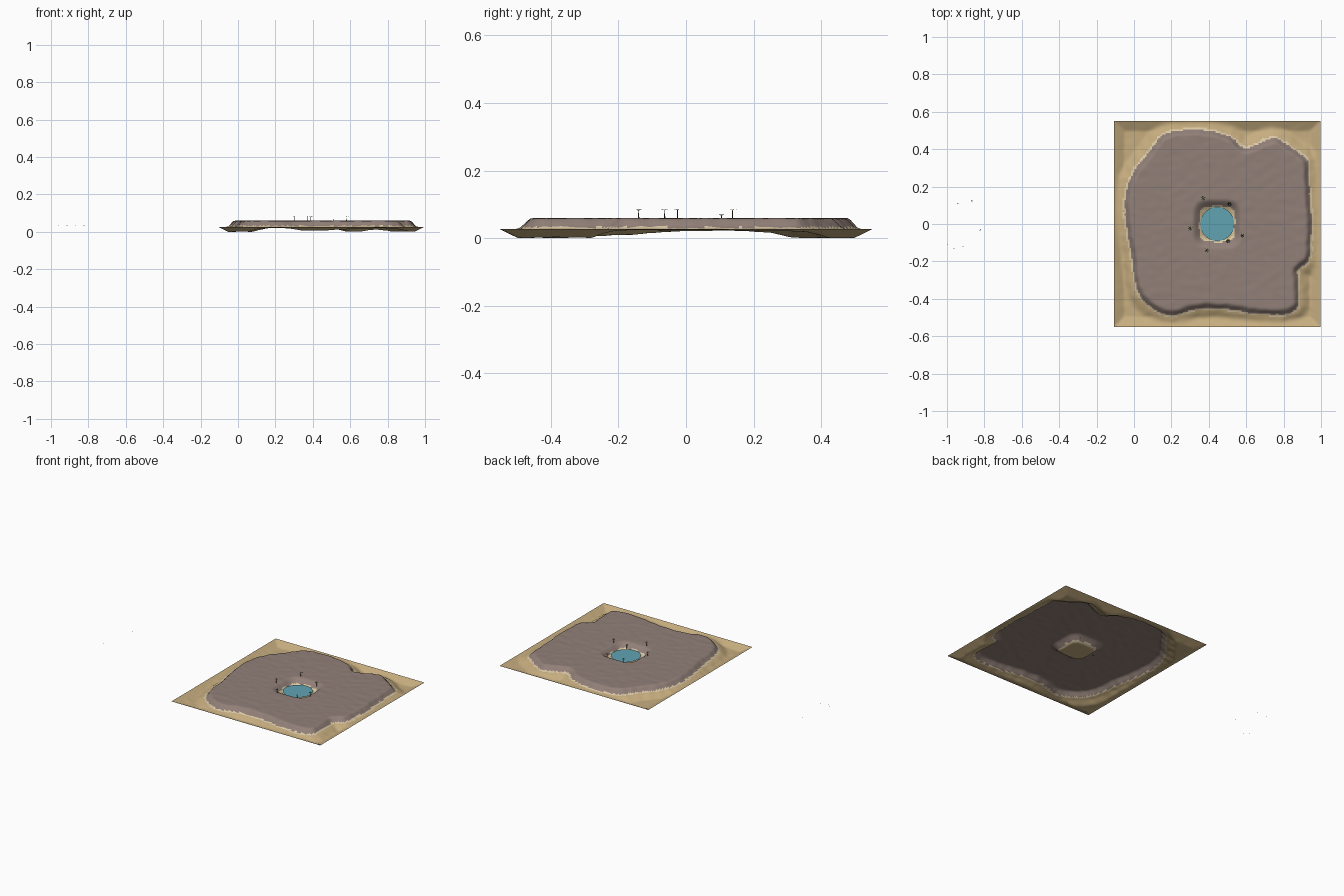
import bpy, bmesh, math, random
from mathutils import Vector, noise

if "Cube" in bpy.data.objects:
    bpy.data.objects.remove(bpy.data.objects["Cube"])

random.seed(4)
CX, HALF, N = 0.445, 0.552, 120      # island centre, half width, grid cells


def material(name, srgb):
    m = bpy.data.materials.new(name)
    m.diffuse_color = [((c + 0.055) / 1.055) ** 2.4 for c in srgb] + [1]
    m.use_nodes = True
    m.node_tree.nodes["Principled BSDF"].inputs["Base Color"].default_value = m.diffuse_color
    return m


sand = material("sand", (0.78, 0.68, 0.50))
rock = material("plateau rock", (0.57, 0.50, 0.47))
shore = material("pale shore", (0.86, 0.79, 0.65))
water = material("water", (0.38, 0.64, 0.70))
bark = material("bark", (0.33, 0.25, 0.17))
leaf = material("palm green", (0.17, 0.36, 0.19))
feather = material("dark feather", (0.17, 0.17, 0.18))


def add_object(name, bm, mats, smooth=False):
    me = bpy.data.meshes.new(name)
    bm.to_mesh(me)
    bm.free()
    for m in mats:
        me.materials.append(m)
    if smooth:
        for p in me.polygons:
            p.use_smooth = True
    ob = bpy.data.objects.new(name, me)
    bpy.context.collection.objects.link(ob)
    return ob


# Outline of the plateau seen from above
outline = [(.95, .07), (.95, -.09), (.94, -.2), (.88, -.25), (.885, -.35),
           (.87, -.46), (.73, -.49), (.51, -.46), (.34, -.455), (.2, -.495),
           (.085, -.445), (.01, -.35), (-.016, -.165), (-.053, .05),
           (-.03, .235), (.075, .385), (.165, .487), (.35, .51), (.51, .475),
           (.60, .41), (.74, .465), (.845, .41), (.93, .34), (.94, .21)]


def smooth_loop(pts, steps=3):
    out, n = [], len(pts)
    for i in range(n):
        a, b, c, d = (Vector(pts[(i + k) % n]) for k in (-1, 0, 1, 2))
        for s in range(steps):
            t = s / steps
            out.append(0.5 * (2 * b + (c - a) * t + (2 * a - 5 * b + 4 * c - d) * t * t
                              + (3 * b - a - 3 * c + d) * t ** 3))
    return out


loop = [(p.x, p.y) for p in smooth_loop(outline)]
edges = list(zip(loop, loop[1:] + loop[:1]))


def inside_distance(x, y):
    best, inside = 9.0, False
    for (ax, ay), (bx, by) in edges:
        dx, dy = bx - ax, by - ay
        t = max(0, min(1, ((x - ax) * dx + (y - ay) * dy) / (dx * dx + dy * dy)))
        best = min(best, (x - ax - t * dx) ** 2 + (y - ay - t * dy) ** 2)
        if (ay > y) != (by > y) and x < ax + (y - ay) / dy * dx:
            inside = not inside
    return math.sqrt(best) * (1 if inside else -1)


def step(a, b, v):
    t = max(0, min(1, (v - a) / (b - a)))
    return t * t * (3 - 2 * t)


def pond_distance(x, y):
    return ((x - CX) ** 4 + y ** 4) ** 0.25


def height(x, y):
    d = inside_distance(x, y)
    d += 0.006 * noise.noise(Vector((x * 22, y * 22, 3)))
    rim = HALF - max(abs(x - CX), abs(y))
    low = 0.028 - 0.026 * min(1, rim / 0.055)
    z = low + (0.029 - low) * step(-0.065, 0, d)          # trough and cliff foot
    z += 0.031 * step(-0.003, 0.034, d)                   # cliff
    z += 0.0016 * noise.noise(Vector((x * 18, y * 26, 0))) * step(0, 0.05, rim)
    pond = step(0.075, 0.135, pond_distance(x, y))
    return 0.022 + (z - 0.022) * pond if pond < 1 else z


# Terrain sheet, coloured by height and distance from the plateau edge
bm = bmesh.new()
grid = []
for j in range(N + 1):
    row = []
    for i in range(N + 1):
        x, y = CX - HALF + 2 * HALF * i / N, -HALF + 2 * HALF * j / N
        row.append(bm.verts.new((x, y, height(x, y))))
    grid.append(row)
lowest = min(v.co.z for v in bm.verts)
for v in bm.verts:
    v.co.z -= lowest
for j in range(N):
    for i in range(N):
        f = bm.faces.new((grid[j][i], grid[j][i + 1], grid[j + 1][i + 1], grid[j + 1][i]))
        c = f.calc_center_median()
        rim = HALF - max(abs(c.x - CX), abs(c.y))
        z = c.z + lowest
        near_pond = pond_distance(c.x, c.y) < 0.2
        if z > 0.0335:
            f.material_index = 1
        elif near_pond:
            f.material_index = 2 if z > 0.0255 else 0
        elif z > 0.0285 and rim > 0.02:
            f.material_index = 2
add_object("desert_plateau", bm, [sand, rock, shore], True)

# Pond surface
bm = bmesh.new()
bmesh.ops.create_circle(bm, cap_ends=True, segments=40, radius=0.091)
for v in bm.verts:
    v.co += Vector((CX, 0, 0.0335 - lowest))
add_object("pond_water", bm, [water])


# Palm: tapered trunk with a crown of bent fronds
def palm(name, x, y):
    base, tall = height(x, y) - lowest, 0.024
    bm = bmesh.new()
    bmesh.ops.create_cone(bm, cap_ends=True, segments=6, radius1=0.0018,
                          radius2=0.0011, depth=tall + 0.002)
    for v in bm.verts:
        v.co.z += tall / 2 - 0.001
    turn = random.random()
    for k in range(7):
        a = turn + math.tau * k / 7
        out, side = Vector((math.cos(a), math.sin(a), 0)), Vector((-math.sin(a), math.cos(a), 0))
        top = Vector((0, 0, tall - 0.001))
        mid = top + out * 0.007 + Vector((0, 0, 0.003))
        tip = top + out * 0.0135 + Vector((0, 0, 0.0012))
        a0, l, r, t = (bm.verts.new(p) for p in (top, mid + side * .0018, mid - side * .0018, tip))
        for tri in ((a0, r, l), (l, r, t)):
            bm.faces.new(tri).material_index = 1
    ob = add_object(name, bm, [bark, leaf])
    ob.location = (x, y, base)


for n, (x, y) in enumerate([(.37, .138), (.51, .105), (.30, -.025),
                            (.58, -.063), (.503, -.09), (.39, -.14)]):
    palm(f"palm_{n + 1}", x, y)

# Distant flock: small birds with a body and raised wings
for n, (x, y) in enumerate([(-.995, -.107), (-.963, -.13), (-.914, -.118),
                            (-.823, -.032), (-.866, .123), (-.941, .112)]):
    bm = bmesh.new()
    bmesh.ops.create_cone(bm, cap_ends=True, segments=4, radius1=0.001, radius2=0.0004, depth=0.006)
    for v in bm.verts:
        v.co = Vector((v.co.x, v.co.z, v.co.y))
    for s in (-1, 1):
        pts = [(0, .0015, 0), (0, -.0015, 0), (s * .005, -.0008, .0015)]
        bm.faces.new([bm.verts.new(p) for p in pts])
    bmesh.ops.recalc_face_normals(bm, faces=bm.faces)
    ob = add_object(f"bird_{n + 1}", bm, [feather])
    ob.location = (x, y, 0.032)
    ob.rotation_euler.z = 0 if n == 0 else random.uniform(-0.8, 0.8)
